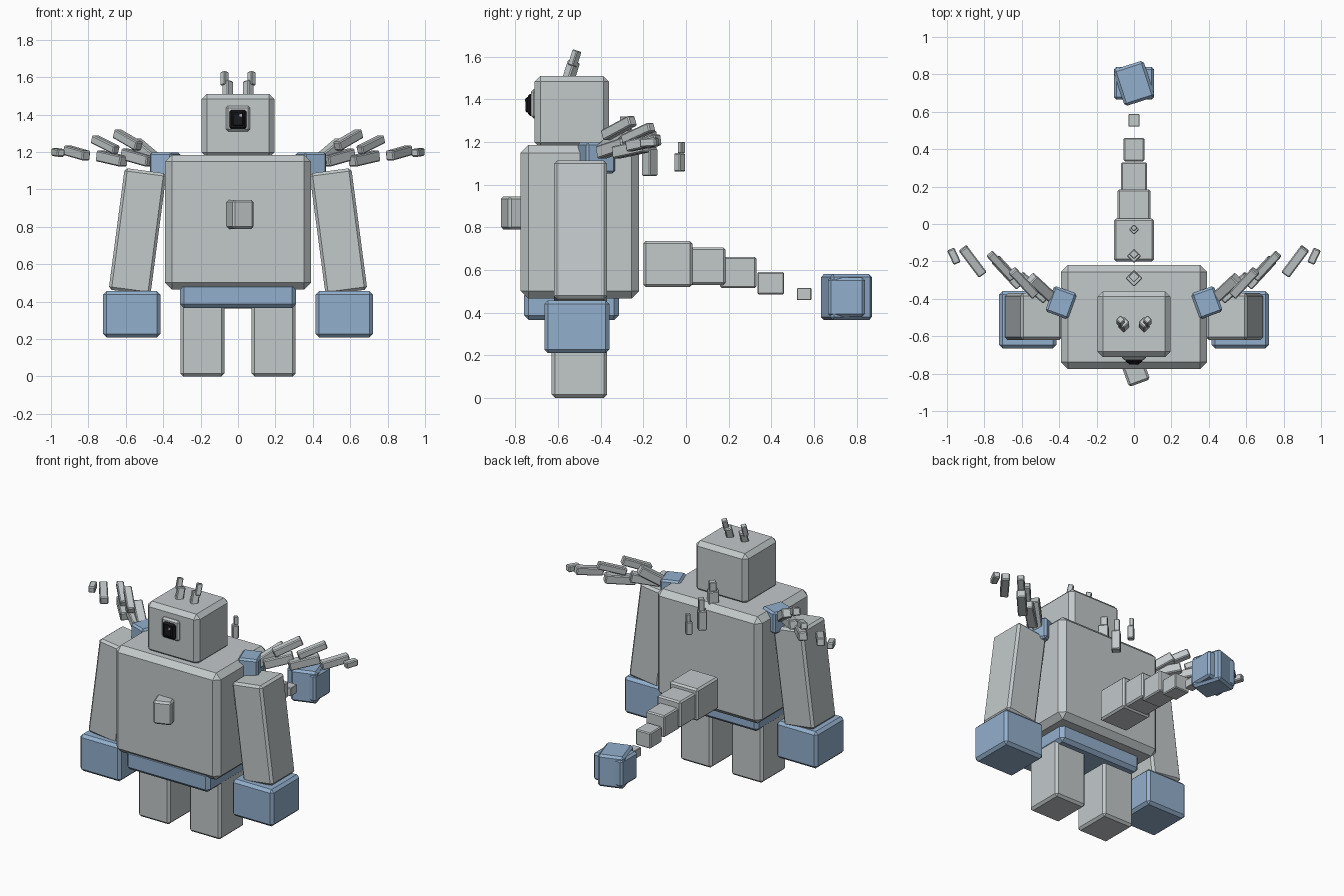
import bpy
import bmesh
from math import radians
from mathutils import Vector, Matrix, Euler

if "Cube" in bpy.data.objects:
    bpy.data.objects.remove(bpy.data.objects["Cube"])


def material(name, rgb):
    mat = bpy.data.materials.new(name)
    mat.use_nodes = True
    mat.diffuse_color = (*rgb, 1)
    mat.node_tree.nodes["Principled BSDF"].inputs["Base Color"].default_value = (*rgb, 1)
    return mat


GREY = material("stone_grey", (0.54, 0.58, 0.59))
BLUE = material("soft_blue", (0.29, 0.43, 0.61))
BLACK = material("eye_black", (0.01, 0.01, 0.013))


def block(name, center, size, mat=GREY, bevel=0.015, turn=None):
    """Chamfered box; turn is a rotation matrix."""
    bm = bmesh.new()
    bmesh.ops.create_cube(bm, size=1)
    bmesh.ops.scale(bm, vec=size, verts=bm.verts)
    bmesh.ops.bevel(bm, geom=bm.edges[:], offset=bevel, segments=1, affect='EDGES')
    mesh = bpy.data.meshes.new(name)
    bm.to_mesh(mesh)
    bm.free()
    mesh.materials.append(mat)
    obj = bpy.data.objects.new(name, mesh)
    bpy.context.collection.objects.link(obj)
    obj.matrix_world = Matrix.Translation(center) @ (turn or Matrix()).to_4x4()
    return obj


def span(name, low, high, mat=GREY, bevel=0.015):
    """Upright box between two corners."""
    low, high = Vector(low), Vector(high)
    return block(name, (low + high) / 2, high - low, mat, bevel)


def rot(x=0, y=0, z=0):
    return Euler((radians(x), radians(y), radians(z))).to_matrix()


# Body, belt and head
span("body", (-0.39, -0.775, 0.465), (0.39, -0.22, 1.185), GREY, 0.036)
span("belt", (-0.31, -0.76, 0.365), (0.31, -0.315, 0.5), BLUE, 0.022)
span("head", (-0.195, -0.71, 1.17), (0.195, -0.36, 1.51), GREY, 0.028)
block("chest_stud", (0.008, -0.79, 0.867), (0.12, 0.13, 0.155), GREY, 0.012, rot(z=20))

# Eye
span("eye_frame", (-0.065, -0.727, 1.31), (0.065, -0.69, 1.447), GREY, 0.012)
span("eye_ball", (-0.046, -0.742, 1.322), (0.046, -0.7, 1.425), BLACK, 0.01)
span("eye_pupil", (-0.03, -0.752, 1.338), (0.03, -0.71, 1.41), BLACK, 0.006)
span("eye_glint", (0.008, -0.755, 1.39), (0.022, -0.748, 1.404), GREY, 0.001)

# Wing feathers: start, end, thickness
FEATHERS = [
    ("wing_upper_inner", (0.42, -0.41, 1.14), (0.55, -0.29, 1.25), 0.06),
    ("wing_upper_middle", (0.53, -0.38, 1.23), (0.65, -0.25, 1.3), 0.05),
    ("wing_upper_outer", (0.65, -0.29, 1.21), (0.77, -0.16, 1.27), 0.045),
    ("wing_lower_inner", (0.47, -0.4, 1.15), (0.61, -0.28, 1.19), 0.06),
    ("wing_lower_middle", (0.61, -0.33, 1.15), (0.74, -0.19, 1.18), 0.058),
    ("wing_lower_outer", (0.81, -0.27, 1.18), (0.915, -0.13, 1.21), 0.052),
    ("wing_tip", (0.945, -0.21, 1.195), (0.98, -0.135, 1.2), 0.042),
]

for side, s in (("left", 1), ("right", -1)):
    # Limbs
    span(f"{side}_leg", (s * 0.19 - 0.117, -0.63, 0), (s * 0.19 + 0.117, -0.37, 0.42), GREY, 0.015)
    block(f"{side}_arm", (s * 0.537, -0.495, 0.775), (0.225, 0.25, 0.655), GREY, 0.015, rot(y=-7.5 * s))
    block(f"{side}_hand", (s * 0.568, -0.512, 0.333), (0.305, 0.305, 0.248), BLUE, 0.018)
    # Antennae leaning back
    block(f"{side}_antenna_base", (s * 0.055, -0.54, 1.53), (0.047, 0.047, 0.1), GREY, 0.006,
          rot(x=-18) @ rot(z=45))
    block(f"{side}_antenna_tip", (s * 0.072, -0.522, 1.592), (0.034, 0.034, 0.075), GREY, 0.004,
          rot(x=-18) @ rot(z=45))
    # Wing joint and feathers
    block(f"{side}_wing_joint", (s * 0.39, -0.42, 1.125), (0.13, 0.145, 0.145), BLUE, 0.012, rot(z=20 * s))
    for name, a, b, thick in FEATHERS:
        a, b = (Vector((s * p[0], p[1], p[2])) for p in (a, b))
        block(f"{side}_{name}", (a + b) / 2, (thick, (b - a).length, thick), GREY, 0.006,
              (b - a).to_track_quat('Y', 'Z').to_matrix())

# Back spikes: position along y, bottom, top, width
for i, (y, low, high, w) in enumerate([(-0.29, 1.16, 1.32, 0.065), (-0.17, 1.04, 1.25, 0.055),
                                       (-0.03, 1.06, 1.2, 0.04)]):
    split = low + (high - low) * 0.62
    block(f"back_spike_{i + 1}", (0, y, (low + split) / 2), (w, w, split - low), GREY, 0.005, rot(z=45))
    block(f"back_spike_tip_{i + 1}", (0, y + 0.008, (split + high) / 2), (w * 0.65, w * 0.65, high - split),
          GREY, 0.003, rot(z=45))

# Tail segments: start y, end y, bottom, top, half width
for i, (y0, y1, z0, z1, h) in enumerate([(-0.2, 0.03, 0.52, 0.735, 0.107), (-0.02, 0.185, 0.53, 0.705, 0.088),
                                         (0.16, 0.33, 0.515, 0.66, 0.07), (0.335, 0.46, 0.485, 0.59, 0.055),
                                         (0.52, 0.588, 0.458, 0.515, 0.03)]):
    span(f"tail_segment_{i + 1}", (-h, y0, z0), (h, y1, z1), GREY, h * 0.11)

# Tail club
span("tail_club_core", (-0.108, 0.665, 0.38), (0.108, 0.84, 0.565), BLUE, 0.014)
block("tail_club", (0, 0.752, 0.472), (0.17, 0.205, 0.215), BLUE, 0.014, rot(z=18))
